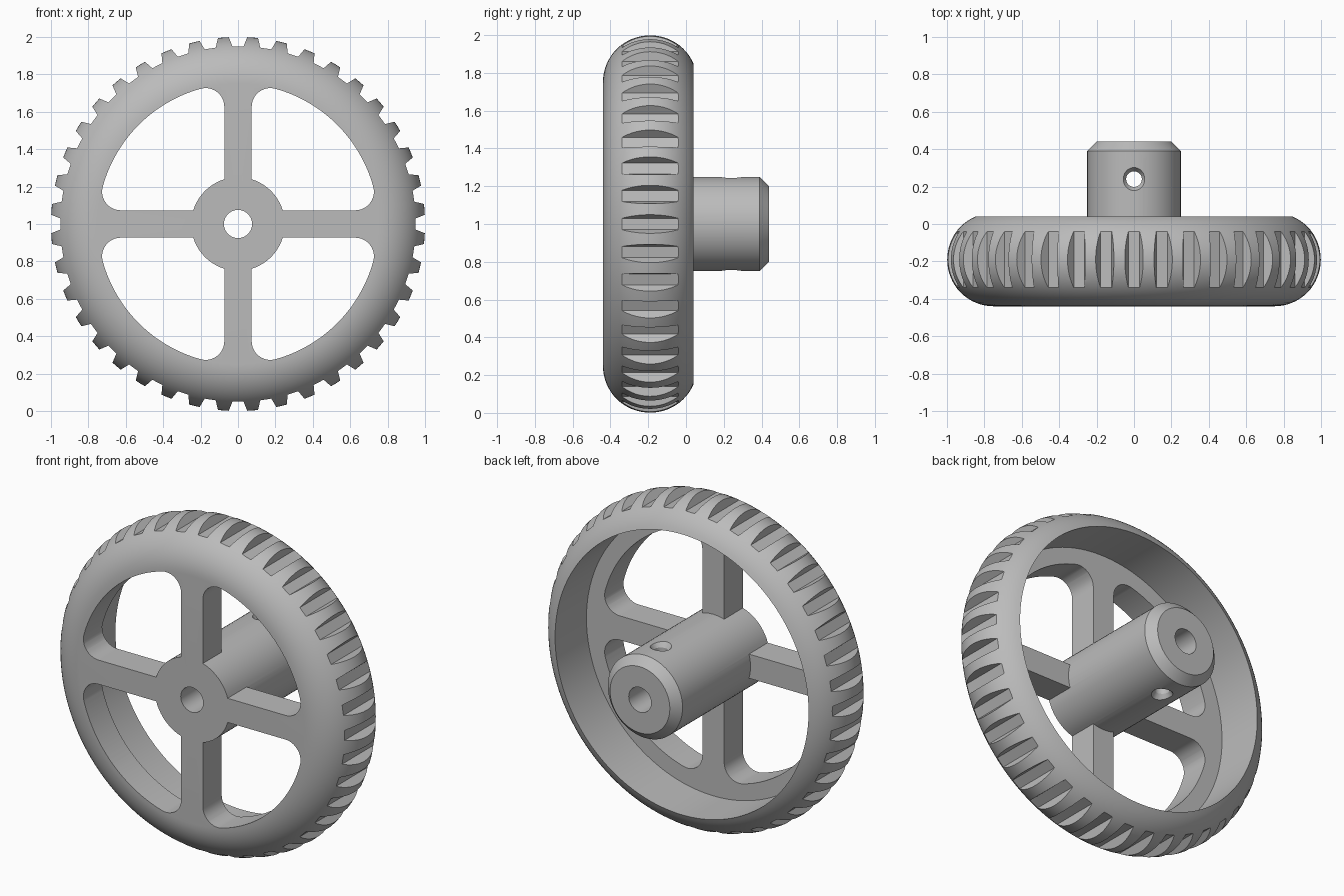
import bpy, bmesh, math
from math import sin, cos, pi, radians, sqrt
from mathutils import Matrix

if "Cube" in bpy.data.objects:
    bpy.data.objects.remove(bpy.data.objects["Cube"], do_unlink=True)

grey = bpy.data.materials.new("plain grey")
grey.use_nodes = True
colour = (0.5, 0.5, 0.5, 1)
grey.diffuse_color = colour
grey.node_tree.nodes["Principled BSDF"].inputs["Base Color"].default_value = colour

RIM_R, TREAD_R = 0.75, 0.25      # centre circle and radius of the rounded tread
FRONT, WEB_BACK = -0.44, -0.26   # web faces
MID = FRONT + TREAD_R
SPOKE = 0.073                    # half a spoke's width
TEETH = 40


def finish(bm, name):
    bmesh.ops.remove_doubles(bm, verts=bm.verts, dist=1e-5)
    bmesh.ops.recalc_face_normals(bm, faces=bm.faces)
    mesh = bpy.data.meshes.new(name)
    bm.to_mesh(mesh)
    bm.free()
    mesh.materials.append(grey)
    obj = bpy.data.objects.new(name, mesh)
    bpy.context.collection.objects.link(obj)
    return obj


def lathe(name, profile, steps):
    """Spin a closed (radius, y) profile about the y axis."""
    bm = bmesh.new()
    vs = [bm.verts.new((r, y, 0)) for r, y in profile]
    es = [bm.edges.new((vs[i - 1], vs[i])) for i in range(len(vs))]
    bmesh.ops.spin(bm, geom=vs + es, cent=(0, 0, 0), axis=(0, 1, 0),
                   angle=2 * pi, steps=steps, use_merge=True)
    return finish(bm, name)


def prisms(name, outline, y0, y1, count):
    """Extrude an (x, z) outline along y and repeat it round the axle."""
    bm = bmesh.new()
    for k in range(count):
        turn = Matrix.Rotation(2 * pi * k / count, 3, 'Y')
        face = bm.faces.new([bm.verts.new(turn @ Matrix.Identity(3).col[0] * x
                             + turn @ Matrix.Identity(3).col[2] * z
                             + Matrix.Identity(3).col[1] * y0) for x, z in outline])
        new = bmesh.ops.extrude_face_region(bm, geom=[face])["geom"]
        bmesh.ops.translate(bm, vec=(0, y1 - y0, 0),
                            verts=[g for g in new if isinstance(g, bmesh.types.BMVert)])
    return finish(bm, name)


def combine(obj, tool, operation):
    mod = obj.modifiers.new(operation, 'BOOLEAN')
    mod.operation, mod.solver, mod.object = operation, 'EXACT', tool
    bpy.context.view_layer.objects.active = obj
    bpy.ops.object.modifier_apply(modifier=mod.name)
    bpy.data.objects.remove(tool, do_unlink=True)


def arc(cx, cz, r, a0, a1, n):
    return [(cx + r * cos(a0 + (a1 - a0) * i / n),
             cz + r * sin(a0 + (a1 - a0) * i / n)) for i in range(n + 1)]


# Rim with rounded tread, hollow back and front web
back_angle = math.asin((0.04 - MID) / TREAD_R)
tread = arc(RIM_R, MID, TREAD_R, -pi / 2, back_angle, 28)
cavity_r = tread[-1][0]
wheel = lathe("spoked_wheel", [(0.15, FRONT)] + tread
              + [(cavity_r, WEB_BACK), (0.15, WEB_BACK)], 160)

# Four windows with rounded outer corners leave the spokes
fillet = 0.1
near = SPOKE + fillet
far = sqrt((RIM_R - fillet) ** 2 - near ** 2)
low = math.atan2(near, far)
window = ([(SPOKE, SPOKE)]
          + arc(far, near, fillet, -pi / 2, low, 10)
          + arc(0, 0, RIM_R, low, pi / 2 - low, 28)[1:-1]
          + arc(near, far, fillet, pi / 2 - low, pi, 10))
combine(wheel, prisms("windows", window, -0.6, -0.1, 4), 'DIFFERENCE')

# Tread grooves with flat floors and sloping sides
groove = [(-0.03, 0.95), (0.03, 0.95), (0.07, 1.05), (-0.07, 1.05)]
combine(wheel, prisms("grooves", groove, -0.6, 0.2, TEETH), 'DIFFERENCE')

# Hub with bore and chamfered back end
hub = lathe("hub", [(0.075, FRONT), (0.25, FRONT), (0.25, 0.39),
                    (0.2, 0.44), (0.075, 0.44)], 64)
combine(wheel, hub, 'UNION')

# Countersunk set screw hole across the hub
half = [(0.042, 0.22), (0.062, 0.25), (0.062, 0.3), (0, 0.3)]
hole = lathe("screw_hole", half + [(r, -y) for r, y in reversed(half)], 32)
hole.data.transform(Matrix.Translation((0, 0.24, 0)) @ Matrix.Rotation(radians(90), 4, 'X'))
combine(wheel, hole, 'DIFFERENCE')

# Stand on the ground and shade
wheel.data.transform(Matrix.Translation((0, 0, 1)))
bpy.ops.object.select_all(action='DESELECT')
wheel.select_set(True)
bpy.context.view_layer.objects.active = wheel
bpy.ops.object.shade_smooth_by_angle(angle=radians(30))
